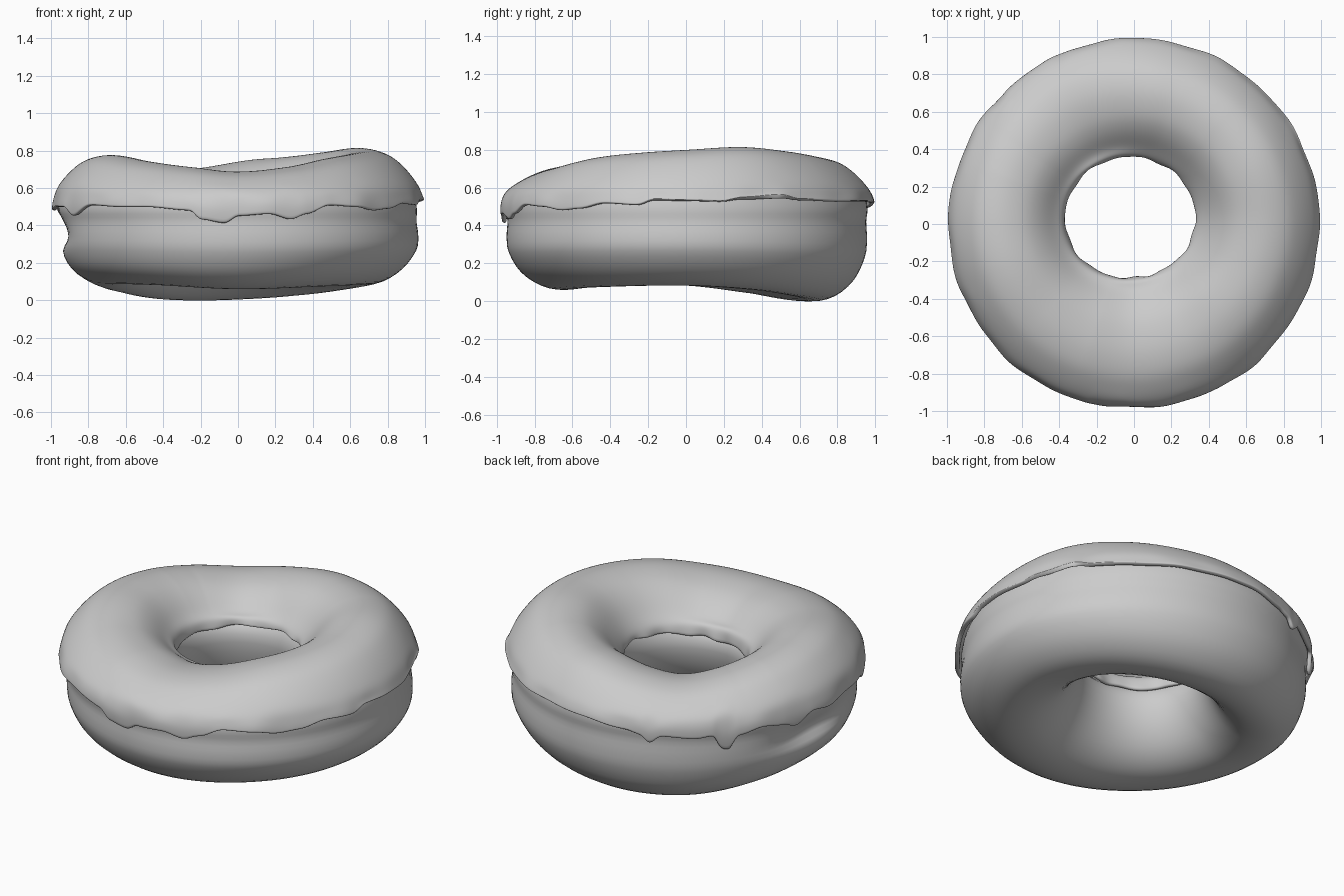
import bpy, bmesh, math
from mathutils import Vector

if "Cube" in bpy.data.objects:
    bpy.data.objects.remove(bpy.data.objects["Cube"])

grey = bpy.data.materials.new("plain grey")
grey.diffuse_color = (0.6, 0.6, 0.6, 1)
grey.use_nodes = True
grey.node_tree.nodes["Principled BSDF"].inputs["Base Color"].default_value = grey.diffuse_color


def catmull(p0, p1, p2, p3, t):
    return 0.5 * (2*p1 + (p2-p0)*t + (2*p0-5*p1+4*p2-p3)*t*t + (3*p1-p0-3*p2+p3)*t**3)


def around(table, a, smooth=True):
    """Periodic interpolation of (degrees, value) pairs."""
    n = len(table)
    a %= 360
    i = max(k for k in range(n) if table[k][0] <= a)
    a0, v0 = table[i]
    a1, v1 = table[(i+1) % n]
    t = (a - a0) / ((a1 - a0) % 360)
    if smooth:
        return catmull(table[i-1][1], v0, v1, table[(i+2) % n][1], t)
    return v0 + (v1 - v0) * t * t * (3 - 2*t)


def resample(pts, per, closed):
    """Smooth curve through the profile points."""
    n = len(pts)
    out = []
    get = (lambda i: Vector(pts[i % n])) if closed else (lambda i: Vector(pts[min(max(i, 0), n-1)]))
    for i in range(n if closed else n-1):
        for k in range(per):
            out.append(catmull(get(i-1), get(i), get(i+1), get(i+2), k/per))
    if not closed:
        out.append(get(n-1))
    return out


# heights around the ring, by angle in degrees (0 = right, 90 = back)
CREST = [(0, .80), (25, .815), (50, .79), (70, .765), (85, .75), (105, .71), (124, .685),
         (146, .72), (160, .747), (180, .77), (200, .775), (225, .742), (250, .71), (270, .688),
         (295, .715), (318, .76), (340, .785)]
BOTTOM = [(0, .085), (30, .06), (63, .015), (90, -.01), (110, -.016), (128, -.006), (150, .035),
          (180, .085), (225, .085), (270, .057), (315, .075)]
DRIP = [(0, .535), (11, .53), (18, .55), (30, .565), (37, .54), (55, .53), (75, .53), (90, .52),
        (105, .49), (110, .47), (113, .42), (117, .47), (128, .455), (134, .47), (136.5, .38),
        (139, .37), (142, .46), (150, .49), (158, .47), (163, .44), (170, .50), (178, .48),
        (190, .50), (200, .50), (206, .45), (217, .51), (230, .50), (240, .50), (255, .48),
        (258, .43), (266, .41), (270, .45), (280, .46), (287, .43), (292, .46), (300, .51),
        (310, .50), (318, .48), (325, .49), (334, .52), (345, .51), (350, .54)]
# icing arch: nominal radius, fraction of crest height above 0.5
ARCH = [(.955, .40), (.89, .69), (.81, .91), (.70, 1.0), (.58, .92), (.49, .72), (.41, .42)]


def hole(a):
    r = math.radians(a)
    return .333 - .02*math.cos(r) + .036*math.sin(r) + .012*math.cos(2*r)


def stretch(r, a):
    """Nominal radius to real radius, following the off-centre hole."""
    h = hole(a)
    outer = 1.007 - .003*max(0, -math.sin(math.radians(a)))
    return h + (r - .35) / .65 * (outer - h)


def icing_section(a):
    top, ez = around(CREST, a), around(DRIP, a, False)
    r = math.radians(a)
    inner_z = .505 + .02*math.cos(r - 1) + .005*math.sin(9*r + 1)
    w = .003*math.sin(13*r) + .002*math.sin(22*r + 2)
    pts = [(.988 + w - max(0, .5 - ez)*.15, ez), (.98 + w, ez*.5 + .29)]
    pts += [(x, .5 + k*(top - .5)) for x, k in ARCH]
    v = .004*math.sin(9*r) + .003*math.sin(14*r + 1)
    pts += [(.362, .56), (.35 + v, inner_z)]
    return resample([(stretch(x, a), z) for x, z in pts], 3, False)


def dough_section(a):
    top, low = around(CREST, a), around(BOTTOM, a)
    d = (a - 175) / 16
    dent = .06 * math.exp(-d*d)
    wide = .01 * math.cos(math.radians(a))
    lower = [(.365, .46), (.385, .31), (.46, .175), (.56, .095), (.67, .07), (.78, .09),
             (.88, .16), (.938 + wide, .26), (.949 + wide - dent, .34),
             (.945 + wide*.5 - dent*.3, .42), (.952, .48), (.945, .535)]
    pts = [(x, z + (low - .07)*max(0, 1 - z/.4)) for x, z in lower]
    pts += [(x + (.68 - x)*.1, .5 + k*(top - .5) - .03) for x, k in ARCH]
    return resample([(stretch(x, a), z) for x, z in pts], 3, True)


def sweep(name, section, count, closed):
    bm = bmesh.new()
    rings = []
    for i in range(count):
        a = 360 * i / count
        c, s = math.cos(math.radians(a)), math.sin(math.radians(a))
        rings.append([bm.verts.new((p.x*c, p.x*s, p.y)) for p in section(a)])
    m = len(rings[0])
    for i in range(count):
        r0, r1 = rings[i], rings[(i+1) % count]
        for j in range(m if closed else m-1):
            k = (j+1) % m
            bm.faces.new((r0[j], r1[j], r1[k], r0[k]))
    bmesh.ops.recalc_face_normals(bm, faces=bm.faces)
    # make sure the highest face looks up
    bm.normal_update()
    if max(bm.faces, key=lambda f: f.calc_center_median().z).normal.z < 0:
        bmesh.ops.reverse_faces(bm, faces=bm.faces)
    for f in bm.faces:
        f.smooth = True
    me = bpy.data.meshes.new(name)
    bm.to_mesh(me)
    bm.free()
    ob = bpy.data.objects.new(name, me)
    me.materials.append(grey)
    bpy.context.collection.objects.link(ob)
    return ob


# ring of dough
sweep("dough", dough_section, 120, True)

# dripping icing shell with a rounded rim
icing = sweep("icing", icing_section, 300, False)
sol = icing.modifiers.new("thickness", 'SOLIDIFY')
sol.thickness = .025
sol.offset = -1
sub = icing.modifiers.new("rounding", 'SUBSURF')
sub.levels = sub.render_levels = 1
